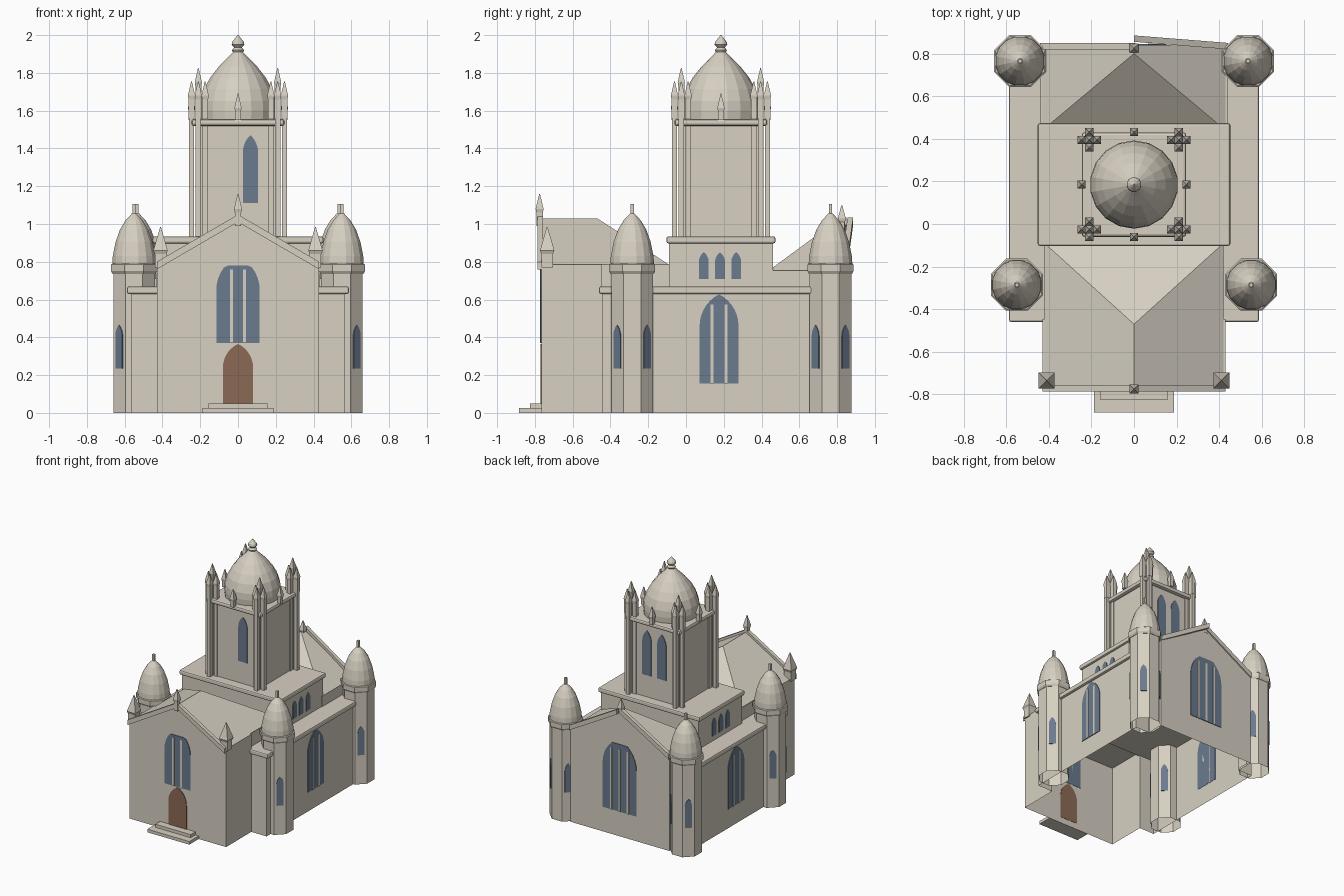
import bpy, bmesh, math
from mathutils import Matrix

if "Cube" in bpy.data.objects:
    bpy.data.objects.remove(bpy.data.objects["Cube"])


def material(name, rgb):
    m = bpy.data.materials.new(name)
    m.use_nodes = True
    m.diffuse_color = (*rgb, 1)
    m.node_tree.nodes["Principled BSDF"].inputs["Base Color"].default_value = (*rgb, 1)
    return m


STONE = material("pale stone", (0.68, 0.63, 0.54))
GLASS = material("blue glass", (0.145, 0.197, 0.273))
WOOD = material("brown wood", (0.264, 0.142, 0.091))


def finish(name, bm, mat=STONE, matrix=None):
    bmesh.ops.recalc_face_normals(bm, faces=bm.faces)
    mesh = bpy.data.meshes.new(name)
    bm.to_mesh(mesh)
    bm.free()
    mesh.materials.append(mat)
    ob = bpy.data.objects.new(name, mesh)
    bpy.context.collection.objects.link(ob)
    if matrix:
        ob.matrix_world = matrix
    return ob


def prism(name, outline, z0, z1, mat=STONE, matrix=None, bottom=True):
    """Flat outline raised from z0 to z1."""
    bm = bmesh.new()
    low = [bm.verts.new((x, y, z0)) for x, y in outline]
    top = [bm.verts.new((x, y, z1)) for x, y in outline]
    bm.faces.new(top)
    if bottom:
        bm.faces.new(low)
    for i in range(len(low)):
        j = (i + 1) % len(low)
        bm.faces.new((low[i], low[j], top[j], top[i]))
    return finish(name, bm, mat, matrix)


def box(name, x0, x1, y0, y1, z0, z1, bevel=0, bottom=True, mat=STONE):
    ob = prism(name, [(x0, y0), (x1, y0), (x1, y1), (x0, y1)], z0, z1, mat, bottom=bottom)
    if bevel:
        mod = ob.modifiers.new("soft edge", "BEVEL")
        mod.width, mod.segments = bevel, 2
    return ob


def lathe(name, x, y, profile, sides, bottom=True):
    """Turned solid; radii are measured to the middle of each side."""
    bm = bmesh.new()
    rings = []
    for r, z in profile:
        k = r / math.cos(math.pi / sides)
        angles = [(i + 0.5) * math.tau / sides for i in range(sides)]
        rings.append([bm.verts.new((x + k * math.cos(a), y + k * math.sin(a), z)) for a in angles])
    for a, b in zip(rings, rings[1:]):
        for i in range(sides):
            j = (i + 1) % sides
            bm.faces.new((a[i], a[j], b[j], b[i]))
    bm.faces.new(rings[-1])
    if bottom:
        bm.faces.new(rings[0])
    return finish(name, bm)


def pinnacle(name, x, y, half, z0, z1, z2):
    lathe(name, x, y, [(half * 0.8, z0), (half * 0.8, z1 - 0.02), (half, z1), (0.002, z2)], 4)


def wall_frame(x, y, angle):
    """Local x runs along the wall, local y is up, local z points outward."""
    return Matrix.Translation((x, y, 0)) @ Matrix.Rotation(angle, 4, "Z") @ Matrix.Rotation(math.pi / 2, 4, "X")


def arch(name, x, y, angle, half, z0, spring, z1, mat=GLASS, clip=9, mullions=(), bar_top=0):
    """Pointed arch plate on a wall, with optional stone bars."""
    rise = z1 - spring
    radius = (half ** 2 + rise ** 2) / (2 * half)
    end = math.asin(min(1, rise / radius))
    side = []
    for i in range(8):
        t = end * i / 7
        side.append((half - radius + radius * math.cos(t), min(clip, spring + radius * math.sin(t))))
    points = [(half, z0)] + side + [(-u, v) for u, v in reversed(side[:-1])] + [(-half, z0)]
    frame = wall_frame(x, y, angle)
    prism(name, points, -0.002, 0.005, mat, frame)
    for u in mullions:
        w = 0.008
        prism(name + "_mullion", [(u - w, z0), (u + w, z0), (u + w, bar_top), (u - w, bar_top)],
              -0.002, 0.009, STONE, frame)


def roof(name, half, y_gable, y_eave, y_ridge, z0, z1):
    """Gable at one end, sloping hip at the other."""
    bm = bmesh.new()
    a, b, c, d, e, f = [bm.verts.new(p) for p in (
        (-half, y_gable, z0), (half, y_gable, z0), (half, y_eave, z0), (-half, y_eave, z0),
        (0, y_gable, z1), (0, y_ridge, z1))]
    for face in ((a, b, e), (b, c, f, e), (c, d, f), (d, a, e, f), (a, b, c, d)):
        bm.faces.new(face)
    finish(name, bm)


def coping(name, foot, peak, depth=0.03, height=0.04):
    bm = bmesh.new()
    ends = []
    for x, y, z in (foot, peak):
        ends.append([bm.verts.new((x, y + dy, z + dz)) for dy, dz in
                     ((0, 0), (depth, 0), (depth, -height), (0, -height))])
    a, b = ends
    bm.faces.new(a)
    bm.faces.new(b)
    for i in range(4):
        j = (i + 1) % 4
        bm.faces.new((a[i], a[j], b[j], b[i]))
    finish(name, bm)


# Main walls, open underneath
right_half = [(0.43, -0.765), (0.43, -0.445), (0.566, -0.445), (0.566, 0.7), (0.44, 0.7), (0.44, 0.84)]
prism("main_walls", right_half + [(-x, y) for x, y in reversed(right_half)], 0, 0.665, bottom=False)
box("main_cornice", -0.587, 0.587, -0.46, 0.7, 0.63, 0.67, bevel=0.01)

# Front and back wings with their roofs
box("front_wing_top", -0.43, 0.43, -0.765, -0.445, 0.66, 0.785)
box("front_wing_inner_top", -0.41, 0.41, -0.445, -0.09, 0.66, 0.785)
box("back_wing_top", -0.44, 0.44, 0.44, 0.84, 0.66, 0.755)
roof("front_roof", 0.42, -0.765, -0.09, -0.47, 0.785, 1.03)
roof("back_roof", 0.43, 0.84, 0.44, 0.8, 0.755, 1.02)
for s in (-1, 1):
    coping("front_coping", (s * 0.43, -0.787, 0.8), (0, -0.787, 1.05))
    pinnacle("front_corner_pinnacle", s * 0.41, -0.735, 0.038, 0.77, 0.86, 0.985)
coping("back_coping_right", (-0.44, 0.82, 0.78), (0, 0.82, 1.035))
coping("back_coping_left", (0.44, 0.82, 0.78), (0, 0.855, 1.035))
pinnacle("front_gable_pinnacle", 0, -0.775, 0.021, 0.99, 1.08, 1.16)
pinnacle("back_gable_pinnacle", 0, 0.825, 0.021, 0.97, 1.03, 1.1)

# Entrance
box("lower_step", -0.187, 0.187, -0.885, -0.765, 0, 0.025)
box("upper_step", -0.157, 0.157, -0.825, -0.765, 0.025, 0.05)
arch("door", 0, -0.765, 0, 0.08, 0.05, 0.24, 0.365, WOOD)

# Large windows
arch("front_window", 0, -0.765, 0, 0.115, 0.37, 0.65, 0.83, clip=0.78, mullions=(-0.035, 0.035), bar_top=0.76)
arch("back_window", 0, 0.84, math.pi, 0.15, 0.2, 0.56, 0.78, clip=0.74, mullions=(-0.075, 0, 0.075), bar_top=0.7)
for s in (-1, 1):
    arch("side_window", s * 0.566, 0.175, s * math.pi / 2, 0.103, 0.155, 0.46, 0.628,
         mullions=(-0.037, 0.037), bar_top=0.575)

# Corner turrets
for s in (-1, 1):
    for x, y in ((s * 0.55, -0.285), (s * 0.535, 0.765)):
        lathe("turret", x, y, [(0.11, 0), (0.11, 0.745)], 8, bottom=False)
        lathe("turret_collar", x, y, [(0.113, 0.735), (0.122, 0.75), (0.122, 0.785), (0.115, 0.79)], 8)
        lathe("turret_cap", x, y, [(0.116, 0.785), (0.113, 0.83), (0.098, 0.905), (0.075, 0.97),
                                   (0.045, 1.02), (0.012, 1.055)], 16)
        lathe("turret_finial", x, y, [(0.009, 1.04), (0.009, 1.105)], 4)
        for k in range(4):
            a = math.pi / 4 + k * math.pi / 2
            arch("turret_window", x + 0.11 * math.cos(a), y + 0.11 * math.sin(a), a + math.pi / 2,
                 0.026, 0.235, 0.405, 0.465)

# Crossing block
CY = 0.185
box("crossing_block", -0.435, 0.435, -0.09, 0.46, 0.66, 0.905)
box("crossing_cornice", -0.452, 0.452, -0.103, 0.473, 0.897, 0.935, bevel=0.01)
for s in (-1, 1):
    for k in (-1, 0, 1):
        arch("crossing_window", s * 0.435, 0.18 + k * 0.086, s * math.pi / 2, 0.026, 0.71, 0.8, 0.85)

# Central tower
W = 0.215
box("tower_shaft", -W, W, CY - W, CY + W, 0.93, 1.53)
box("tower_cornice", -0.245, 0.245, CY - 0.245, CY + 0.245, 1.52, 1.555, bevel=0.012)
for x, y, angle in ((0.066, CY - W, 0), (0.066, CY + W, math.pi), (-0.066, CY + W, math.pi)):
    arch("tower_window", x, y, angle, 0.04, 1.11, 1.38, 1.47)
for sx in (-1, 1):
    for sy in (-1, 1):
        for dx, dy in ((0, 0), (1, 0), (-1, 0), (0, 1), (0, -1)):
            x, y = sx * 0.21 + dx * 0.036, CY + sy * 0.21 + dy * 0.036
            lift = 0 if dx or dy else 0.07
            lathe("tower_buttress", x, y, [(0.014, 0.93), (0.014, 1.57)], 4)
            lathe("buttress_pinnacle", x, y, [(0.016, 1.56), (0.016, 1.66 + lift), (0.019, 1.68 + lift),
                                              (0.002, 1.755 + lift)], 4)
for x, y in ((0, -1), (0, 1), (1, 0), (-1, 0)):
    pinnacle("tower_side_pinnacle", x * 0.246, CY + y * 0.246, 0.019, 1.55, 1.615, 1.69)

# Dome and finial
lathe("dome", 0, CY, [(0.2, 1.55), (0.204, 1.6), (0.2, 1.65), (0.18, 1.715), (0.147, 1.775),
                      (0.1, 1.835), (0.055, 1.88), (0.022, 1.915)], 18)
lathe("dome_finial", 0, CY, [(0.022, 1.9), (0.032, 1.92), (0.02, 1.935), (0.034, 1.95),
                             (0.03, 1.965), (0.002, 2.0)], 12)
